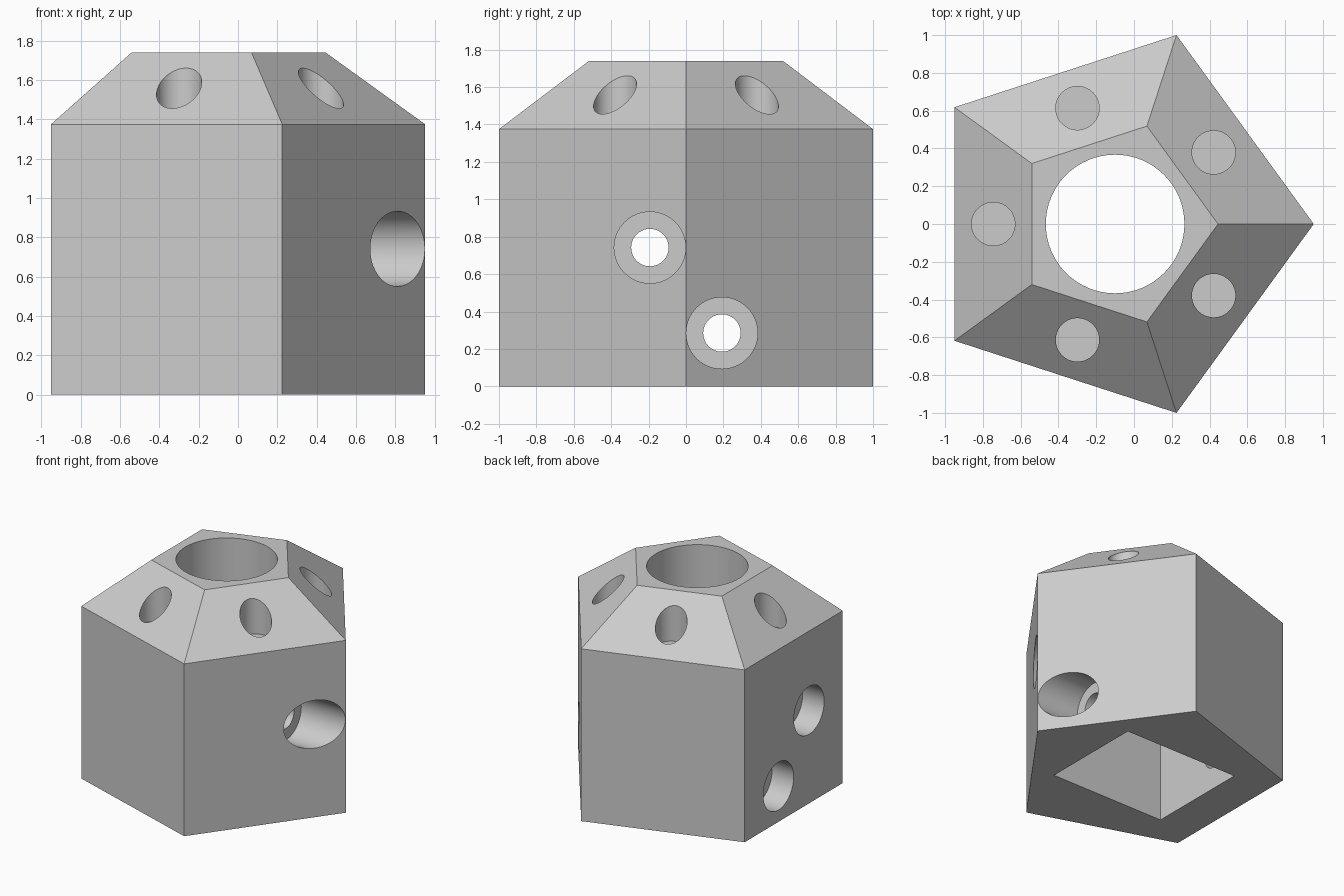
import bpy, bmesh, math
from mathutils import Matrix, Vector

cube = bpy.data.objects.get("Cube")
if cube:
    bpy.data.objects.remove(cube, do_unlink=True)

AXIS_X = -0.1          # centre line of the pentagon
SHOULDER = 1.375       # top of the upright walls
TOP = 1.74
CAVITY_TOP = 1.2

grey = bpy.data.materials.new("plain grey")
grey.use_nodes = True
colour = (0.6, 0.6, 0.6, 1)
grey.diffuse_color = colour
grey.node_tree.nodes["Principled BSDF"].inputs["Base Color"].default_value = colour


def make_object(name, bm):
    bmesh.ops.recalc_face_normals(bm, faces=bm.faces)
    mesh = bpy.data.meshes.new(name)
    bm.to_mesh(mesh)
    bm.free()
    mesh.materials.append(grey)
    obj = bpy.data.objects.new(name, mesh)
    bpy.context.collection.objects.link(obj)
    return obj


def rod(name, start, end, radius):
    """Cylinder between two points."""
    start, end = Vector(start), Vector(end)
    span = end - start
    turn = span.to_track_quat('Z', 'Y').to_matrix().to_4x4()
    bm = bmesh.new()
    bmesh.ops.create_cone(bm, cap_ends=True, segments=64, radius1=radius, radius2=radius,
                          depth=span.length, matrix=Matrix.Translation((start + end) / 2) @ turn)
    return make_object(name, bm)


def box(name, low, high):
    low, high = Vector(low), Vector(high)
    bm = bmesh.new()
    bmesh.ops.create_cube(bm, size=1, matrix=Matrix.Translation((low + high) / 2)
                          @ Matrix.Diagonal((*(high - low), 1)))
    return make_object(name, bm)


# Pentagonal housing: upright walls with a sloping roof
bm = bmesh.new()
rings = []
for radius, z in ((1.0515, 0), (1.0515, SHOULDER), (0.545, TOP)):
    rings.append([bm.verts.new((AXIS_X + radius * math.cos(math.tau * i / 5),
                                radius * math.sin(math.tau * i / 5), z)) for i in range(5)])
for lower, upper in zip(rings, rings[1:]):
    for i in range(5):
        j = (i + 1) % 5
        bm.faces.new((lower[i], lower[j], upper[j], upper[i]))
bm.faces.new(rings[0])
bm.faces.new(rings[-1])
housing = make_object("pentagonal_housing", bm)

# Rectangular cavity open at the bottom, and the round opening above it
cutters = [
    box("cavity_cutter", (-0.625, -0.434, -0.2), (0.425, 0.434, CAVITY_TOP)),
    rod("top_opening_cutter", (AXIS_X, 0, 1.0), (AXIS_X, 0, 2), 0.367),
]

# Blind vertical hole in each roof slope
for i in range(5):
    angle = math.tau * (i + 0.5) / 5
    x, y = AXIS_X + 0.645 * math.cos(angle), 0.645 * math.sin(angle)
    cutters.append(rod("roof_hole_cutter", (x, y, SHOULDER), (x, y, 2), 0.115))

# Two cross bores, counterbored from both sides
for y, z in ((-0.193, 0.742), (0.192, 0.285)):
    cutters.append(rod("cross_bore_cutter", (-1.3, y, z), (1.3, y, z), 0.1))
    cutters.append(rod("counterbore_cutter", (0.56, y, z), (1.3, y, z), 0.191))
    cutters.append(rod("counterbore_cutter", (-1.3, y, z), (-0.76, y, z), 0.191))

# Cut everything, then discard the cutters
bpy.ops.object.select_all(action='DESELECT')
bpy.context.view_layer.objects.active = housing
housing.select_set(True)
for cutter in cutters:
    cutter.hide_render = True
    cut = housing.modifiers.new(cutter.name, 'BOOLEAN')
    cut.operation = 'DIFFERENCE'
    cut.solver = 'EXACT'
    cut.object = cutter
    bpy.ops.object.modifier_apply(modifier=cut.name)
    bpy.data.objects.remove(cutter, do_unlink=True)

bpy.ops.object.shade_smooth_by_angle(angle=math.radians(30))
